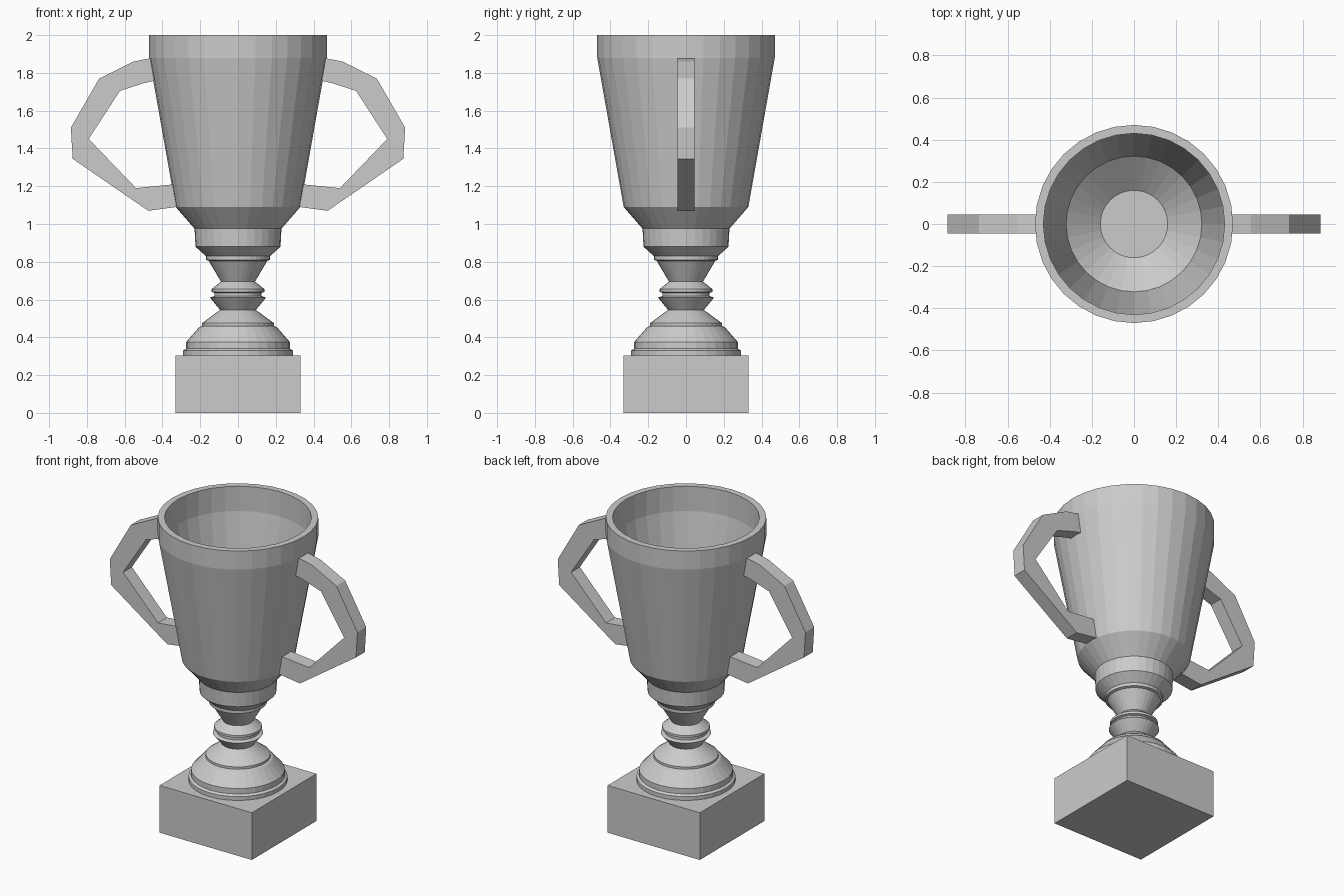
import bpy
import bmesh
import math

if "Cube" in bpy.data.objects:
    bpy.data.objects.remove(bpy.data.objects["Cube"])


def new_object(name, bm):
    bmesh.ops.recalc_face_normals(bm, faces=bm.faces)
    mesh = bpy.data.meshes.new(name)
    bm.to_mesh(mesh)
    bm.free()
    obj = bpy.data.objects.new(name, mesh)
    bpy.context.collection.objects.link(obj)
    return obj


def lathe(name, profile, sides=32):
    """Revolve (radius, z) points around z; the open ends are capped."""
    bm = bmesh.new()
    rings = []
    for r, z in profile:
        rings.append([bm.verts.new((r * math.cos(2 * math.pi * i / sides),
                                    r * math.sin(2 * math.pi * i / sides), z))
                      for i in range(sides)])
    for a, b in zip(rings, rings[1:]):
        for i in range(sides):
            j = (i + 1) % sides
            bm.faces.new((a[i], a[j], b[j], b[i]))
    bm.faces.new(rings[0])
    bm.faces.new(rings[-1])
    return new_object(name, bm)


# Square plinth
bm = bmesh.new()
bmesh.ops.create_cube(bm, size=1)
bmesh.ops.scale(bm, vec=(0.66, 0.66, 0.305), verts=bm.verts)
bmesh.ops.translate(bm, vec=(0, 0, 0.1525), verts=bm.verts)
new_object("plinth", bm)

# Turned foot, stem and hollow cup in one profile
foot = [(0.29, 0.305), (0.29, 0.33), (0.275, 0.34), (0.275, 0.375),
        (0.205, 0.455), (0.19, 0.46), (0.19, 0.475), (0.095, 0.545)]
stem = [(0.14, 0.60), (0.148, 0.61), (0.125, 0.618), (0.125, 0.635),
        (0.14, 0.64), (0.14, 0.655), (0.09, 0.695), (0.155, 0.805),
        (0.17, 0.81), (0.17, 0.83)]
cup_outside = [(0.225, 0.88), (0.23, 0.975), (0.33, 1.09),
               (0.47, 1.88), (0.47, 2.0)]
cup_inside = [(0.43, 2.0), (0.43, 1.84), (0.322, 1.20), (0.16, 1.07)]
lathe("cup_and_stem", foot + stem + cup_outside + cup_inside)

# Angular handles, mirrored to the other side
outline = [(0.45, 1.88), (0.555, 1.86), (0.735, 1.77), (0.885, 1.51),
           (0.875, 1.345), (0.475, 1.07), (0.325, 1.09),
           (0.34, 1.21), (0.54, 1.19), (0.79, 1.45),
           (0.625, 1.705), (0.50, 1.745), (0.435, 1.76)]
bm = bmesh.new()
face = bm.faces.new([bm.verts.new((x, -0.045, z)) for x, z in outline])
extruded = bmesh.ops.extrude_face_region(bm, geom=[face], use_keep_orig=True)
bmesh.ops.translate(bm, vec=(0, 0.09, 0),
                    verts=[v for v in extruded["geom"]
                           if isinstance(v, bmesh.types.BMVert)])
handles = new_object("handles", bm)
handles.modifiers.new("mirror_x", 'MIRROR').use_mirror_merge = False
